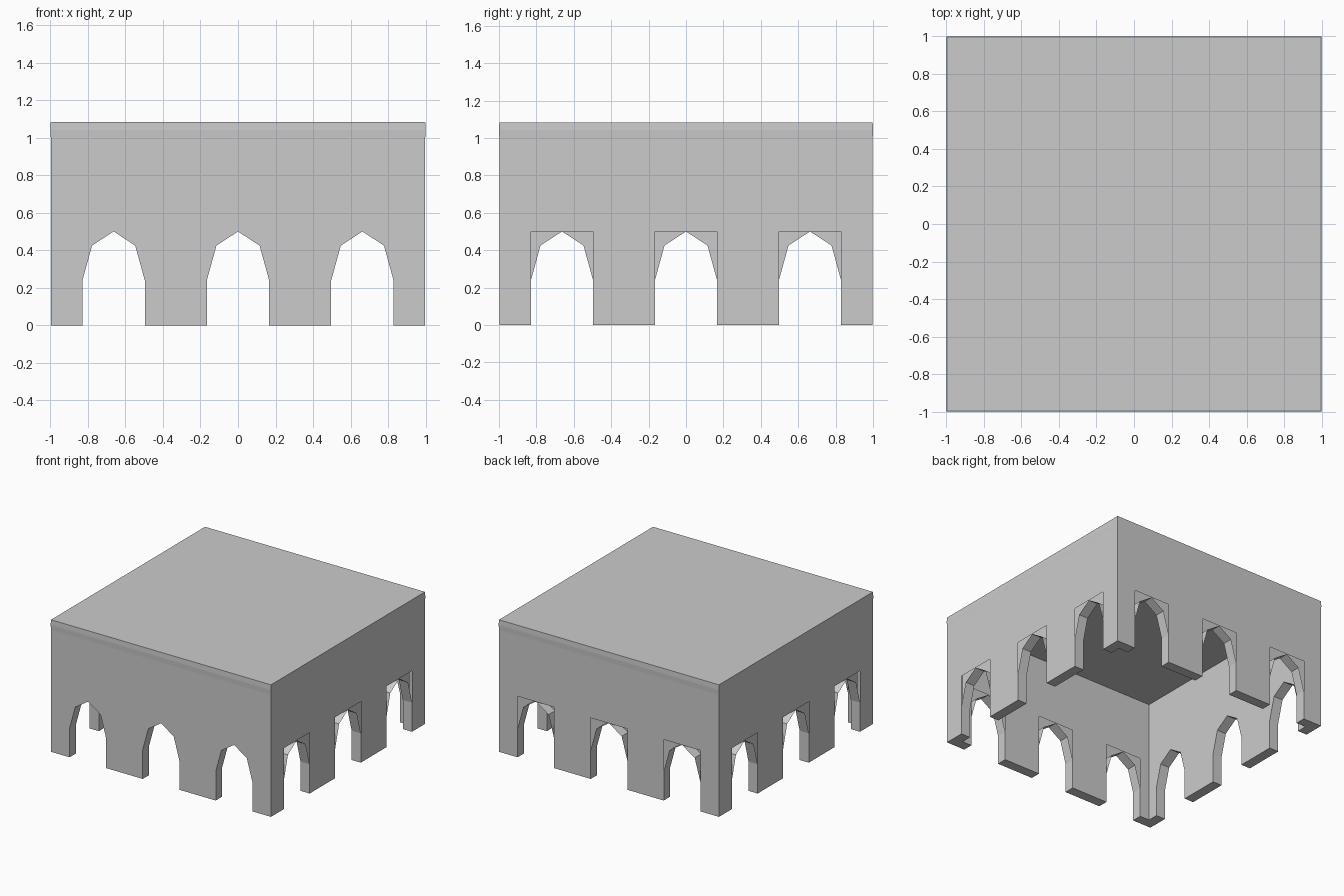
import bpy, bmesh, math
from mathutils import Matrix

if "Cube" in bpy.data.objects:
    bpy.data.objects.remove(bpy.data.objects["Cube"])

R = 0.998          # half width of the building
T = 0.083          # wall thickness
BAYS = (-0.663, 0.0, 0.663)
ARCH = [(-0.166, 0), (-0.166, 0.24), (-0.115, 0.425), (0, 0.5),
        (0.115, 0.425), (0.166, 0.24), (0.166, 0)]
RECT = [(-0.166, 0), (-0.166, 0.24), (-0.166, 0.5), (0.166, 0.5),
        (0.166, 0.24), (0.166, 0)]


def outline(half, opening):
    pts = [(-half, 0)]
    for c in BAYS:
        pts += [(c + x, z) for x, z in opening]
    return pts + [(half, 0), (half, 1), (-half, 1)]


def make_wall(name, turn, half_out, caps, front):
    bm = bmesh.new()
    half_in = R - T
    y_out, y_in = -R, -R + T

    def face(pts):
        return bm.faces.new([bm.verts.new(p) for p in pts])

    # one skin has pointed arches, the other has square openings
    out_shape, in_shape = (ARCH, RECT) if front else (RECT, ARCH)
    face([(x, y_out, z) for x, z in outline(half_out, out_shape)])
    face([(x, y_in, z) for x, z in reversed(outline(half_in, in_shape))])

    # arch reveals
    for c in BAYS:
        for (x0, z0), (x1, z1) in zip(ARCH, ARCH[1:]):
            face([(c + x0, y_out, z0), (c + x0, y_in, z0),
                  (c + x1, y_in, z1), (c + x1, y_out, z1)])

    # pier feet
    edges = [-half_out] + [c + s * 0.166 for c in BAYS for s in (-1, 1)] + [half_out]
    for a, b in zip(edges[::2], edges[1::2]):
        face([(a, y_out, 0), (a, y_in, 0), (b, y_in, 0), (b, y_out, 0)])

    # exposed wall ends
    if caps:
        face([(-half_out, y_out, 0), (-half_out, y_out, 1), (-half_out, y_in, 1), (-half_out, y_in, 0)])
        face([(half_out, y_out, 0), (half_out, y_in, 0), (half_out, y_in, 1), (half_out, y_out, 1)])

    bmesh.ops.remove_doubles(bm, verts=bm.verts, dist=1e-4)
    bmesh.ops.triangulate(bm, faces=[f for f in bm.faces if len(f.verts) > 4])
    bm.transform(Matrix.Rotation(math.radians(turn), 4, 'Z'))
    me = bpy.data.meshes.new(name)
    bm.to_mesh(me)
    bm.free()
    bpy.context.collection.objects.link(bpy.data.objects.new(name, me))


# four arcaded walls
make_wall("front_wall", 0, R, True, True)
make_wall("right_wall", 90, R - T, False, False)
make_wall("back_wall", 180, R, True, False)
make_wall("left_wall", 270, R - T, False, False)

# roof slab with a slight ridge around its edge
bm = bmesh.new()
rings = []
for h, z in ((R, 1.0), (1.0, 1.042), (R, 1.083)):
    rings.append([bm.verts.new((sx * h, sy * h, z))
                  for sx, sy in ((-1, -1), (1, -1), (1, 1), (-1, 1))])
for lo, hi in zip(rings, rings[1:]):
    for i in range(4):
        j = (i + 1) % 4
        bm.faces.new((lo[i], lo[j], hi[j], hi[i]))
bm.faces.new(rings[-1])
bm.faces.new(rings[0][::-1])
me = bpy.data.meshes.new("roof_slab")
bm.to_mesh(me)
bm.free()
bpy.context.collection.objects.link(bpy.data.objects.new("roof_slab", me))
